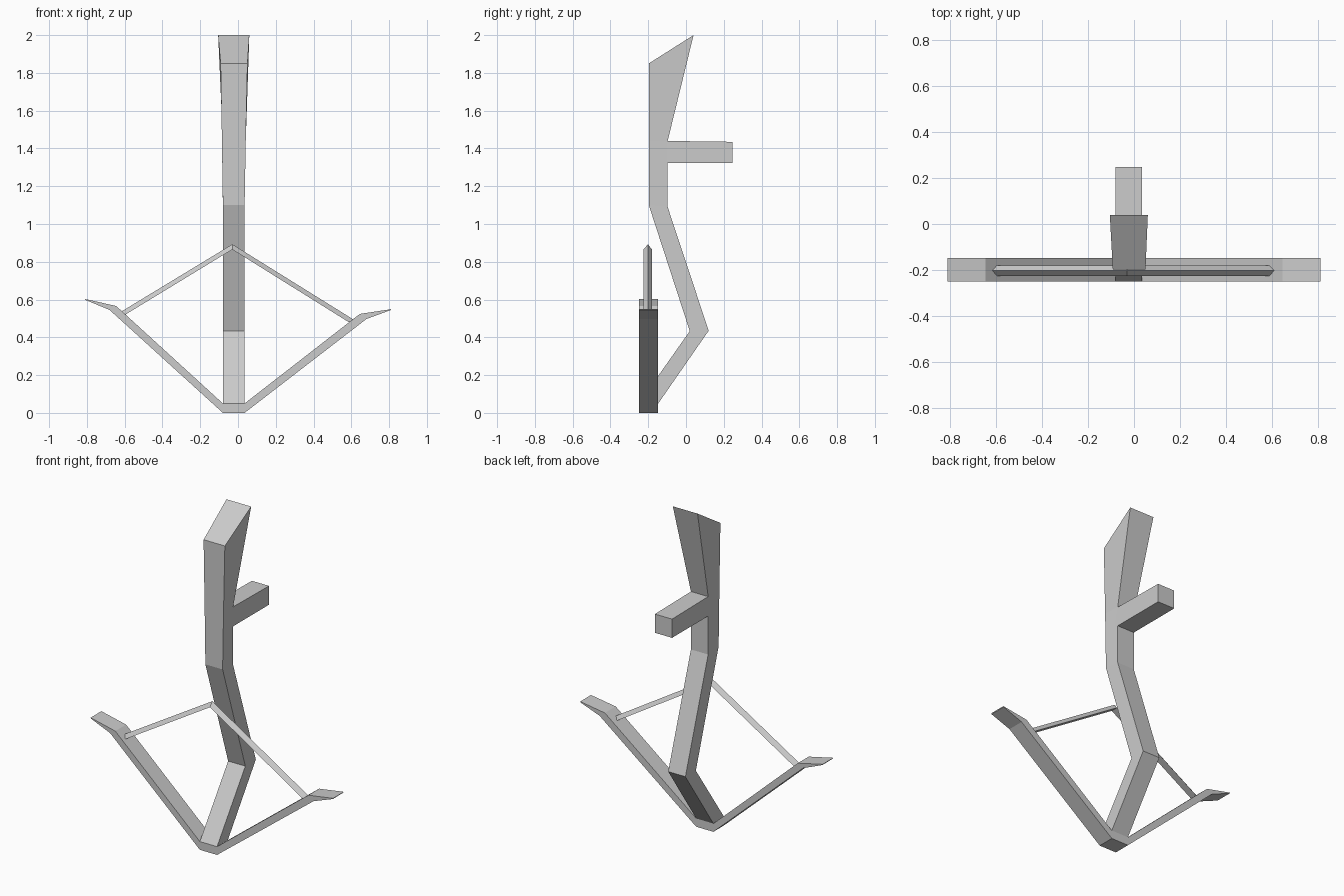
import bpy, bmesh

if "Cube" in bpy.data.objects:
    bpy.data.objects.remove(bpy.data.objects["Cube"])

grey = bpy.data.materials.new("plain grey")
grey.diffuse_color = (0.6, 0.6, 0.6, 1)
grey.use_nodes = True
grey.node_tree.nodes["Principled BSDF"].inputs["Base Color"].default_value = grey.diffuse_color


def loft(name, rings):
    """Join rings of equal point count with quads and cap both ends."""
    bm = bmesh.new()
    rows = [[bm.verts.new(p) for p in ring] for ring in rings]
    n = len(rows[0])
    for a, b in zip(rows, rows[1:]):
        for i in range(n):
            j = (i + 1) % n
            bm.faces.new((a[i], a[j], b[j], b[i]))
    bm.faces.new(rows[0][::-1])
    bm.faces.new(rows[-1])
    bmesh.ops.recalc_face_normals(bm, faces=bm.faces)
    me = bpy.data.meshes.new(name)
    bm.to_mesh(me)
    bm.free()
    me.materials.append(grey)
    ob = bpy.data.objects.new(name, me)
    bpy.context.collection.objects.link(ob)
    return ob


L, R = -0.08, 0.035  # sides of the stock

# Bent stock: each station has a front and a back edge (y, z, left x, right x)
stations = [
    ((-0.25, 0.05, L, R), (-0.147, 0.05, L, R)),
    ((0.02, 0.433, L, R), (0.12, 0.435, L, R)),
    ((-0.197, 1.10, L, R), (-0.097, 1.09, L, R)),
    ((-0.197, 1.44, -0.085, 0.041), (-0.097, 1.44, L, R)),
    ((-0.197, 1.85, -0.092, 0.05), (0.04, 2.0, -0.105, 0.06)),
]
loft("stock", [[(f[2], f[0], f[1]), (f[3], f[0], f[1]),
                (b[3], b[0], b[1]), (b[2], b[0], b[1])] for f, b in stations])

# Handle sticking out behind the stock
loft("handle", [[(L, y, 1.322), (R, y, 1.322), (R, y, top), (L, y, top)]
                for y, top in ((-0.12, 1.44), (0.247, 1.435))])

# Bow: (top x, top z, bottom x, bottom z) from left tip to right tip
bow = [
    (-0.81, 0.603, -0.808, 0.598),
    (-0.645, 0.566, -0.68, 0.545),
    (L, 0.05, L, 0.0),
    (R, 0.05, R, 0.0),
    (0.645, 0.524, 0.68, 0.497),
    (0.81, 0.549, 0.808, 0.544),
]
F, B = -0.25, -0.147
loft("bow", [[(tx, F, tz), (tx, B, tz), (bx, B, bz), (bx, F, bz)]
             for tx, tz, bx, bz in bow])

# Bowstring: triangular section with its ridge on top
string = [
    (-0.62, 0.535, -0.605, 0.515),
    (-0.03, 0.893, -0.03, 0.865),
    (0.615, 0.492, 0.60, 0.472),
]
loft("bowstring", [[(tx, -0.202, tz), (bx, -0.18, bz), (bx, -0.225, bz)]
                   for tx, tz, bx, bz in string])
